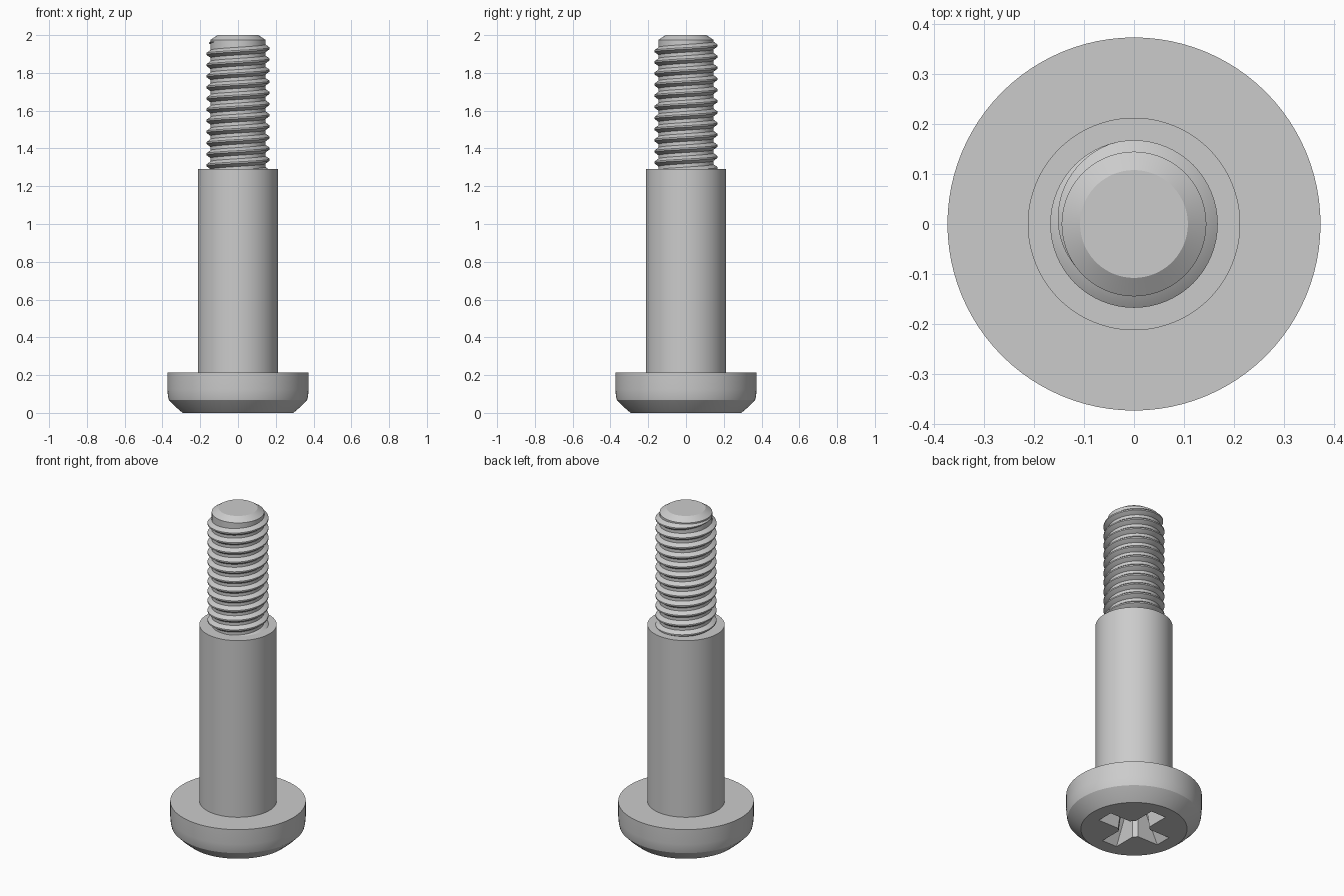
import bpy
import bmesh
from math import cos, sin, pi, radians

cube = bpy.data.objects.get("Cube")
if cube:
    bpy.data.objects.remove(cube, do_unlink=True)

SEGMENTS = 96
steel = bpy.data.materials.new("grey steel")
steel.use_nodes = True
colour = (0.6, 0.6, 0.6, 1)
steel.diffuse_color = colour
steel.node_tree.nodes["Principled BSDF"].inputs["Base Color"].default_value = colour


def add_object(name, bm):
    bmesh.ops.recalc_face_normals(bm, faces=bm.faces[:])
    mesh = bpy.data.meshes.new(name)
    bm.to_mesh(mesh)
    bm.free()
    mesh.materials.append(steel)
    obj = bpy.data.objects.new(name, mesh)
    bpy.context.collection.objects.link(obj)
    return obj


def loft(name, rings):
    """Skin a list of equal rings of points and cap both ends."""
    bm = bmesh.new()
    loops = [[bm.verts.new(p) for p in ring] for ring in rings]
    count = len(loops[0])
    for low, high in zip(loops, loops[1:]):
        for i in range(count):
            j = (i + 1) % count
            bm.faces.new((low[i], low[j], high[j], high[i]))
    bm.faces.new(loops[0][::-1])
    bm.faces.new(loops[-1])
    return add_object(name, bm)


def turned(name, profile):
    """Solid of revolution from (radius, height) pairs."""
    angles = [2 * pi * i / SEGMENTS for i in range(SEGMENTS)]
    return loft(name, [[(r * cos(a), r * sin(a), z) for a in angles] for r, z in profile])


def smooth(obj, angle):
    bpy.ops.object.select_all(action="DESELECT")
    obj.select_set(True)
    bpy.context.view_layer.objects.active = obj
    bpy.ops.object.shade_smooth_by_angle(angle=radians(angle))


def cross_ring(reach, half, bevel, z):
    """Outline of a four-armed cross with bevelled inner corners."""
    arm = [(half + bevel, -half), (reach, -half), (reach, half), (half + bevel, half)]
    ring = []
    for k in range(4):
        c, s = cos(k * pi / 2), sin(k * pi / 2)
        ring += [(x * c - y * s, x * s + y * c, z) for x, y in arm]
    return ring


# Head, with a tapered cross recess in its underside
head = turned("head", [(0.293, 0), (0.333, 0.034), (0.366, 0.068), (0.371, 0.09),
                       (0.374, 0.125), (0.374, 0.215)])
cutter = loft("recess_cutter", [cross_ring(0.222, 0.052, 0.022, -0.02),
                                cross_ring(0.11, 0.036, 0.02, 0.17),
                                cross_ring(0.02, 0.006, 0.004, 0.2)])
cutter.hide_render = True
cut = head.modifiers.new("cross recess", "BOOLEAN")
cut.operation = "DIFFERENCE"
cut.solver = "EXACT"
cut.object = cutter
bpy.context.view_layer.objects.active = head
bpy.ops.object.modifier_apply(modifier=cut.name)
bpy.data.objects.remove(cutter, do_unlink=True)

# Plain shoulder and the threaded core with its chamfered tip
shoulder = turned("shoulder", [(0.213, 0.205), (0.213, 1.29)])
core = turned("thread_core", [(0.145, 1.28), (0.145, 1.975), (0.108, 2.0)])

# Right-handed helical ridge that fades out near the tip
PITCH, TOP_Z, STEPS = 0.059, 1.93, 64
ROOT, CREST = 0.143, 0.168
end_angle, fade_angle = radians(225), radians(105)
total = 12 * STEPS
sections = []
for i in range(total + 1):
    a = end_angle - 2 * pi * (total - i) / STEPS
    z = TOP_Z + PITCH * a / (2 * pi)
    k = min(1, max(0.05, (end_angle - a) / (end_angle - fade_angle)))
    tip = ROOT + (CREST - ROOT) * k
    section = [(ROOT - 0.01, -0.026 * k), (ROOT, -0.022 * k), (tip, -0.004 * k),
               (tip, 0.004 * k), (ROOT, 0.022 * k), (ROOT - 0.01, 0.026 * k)]
    sections.append([(r * cos(a), r * sin(a), z + dz) for r, dz in section])
thread = loft("thread", sections)

for part in (shoulder, core, thread):
    smooth(part, 25)
smooth(head, 16)
